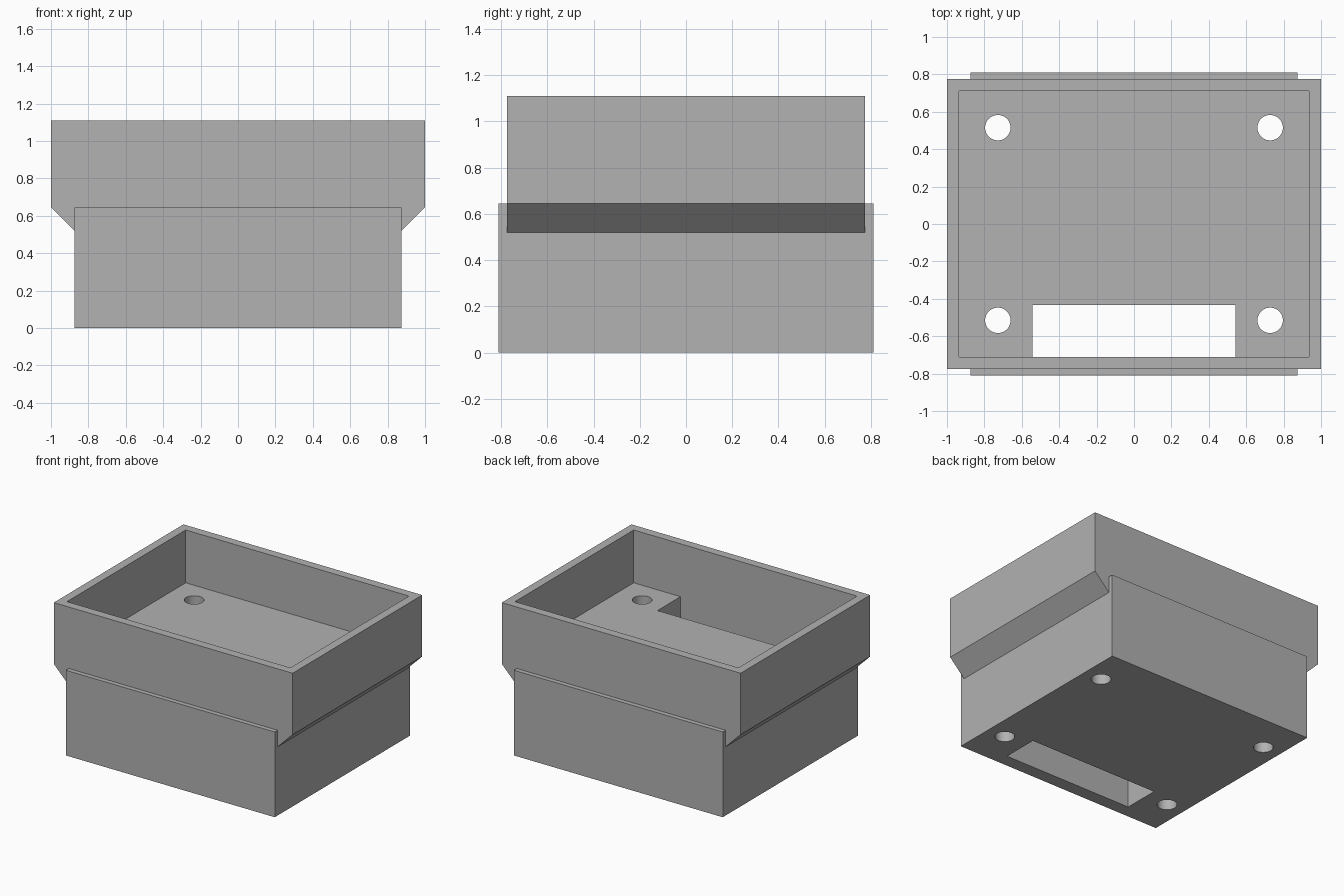
import bpy
import bmesh

cube = bpy.data.objects.get("Cube")
if cube:
    bpy.data.objects.remove(cube, do_unlink=True)

# Overall dimensions
TOP, FLOOR, LEDGE = 1.11, 0.71, 0.645
TRAY_Y, BASE_X, BASE_Y = 0.775, 0.875, 0.81
WALL = 0.065

grey = bpy.data.materials.new("plain_grey")
grey.use_nodes = True
colour = (0.445, 0.445, 0.445, 1)
grey.diffuse_color = colour
grey.node_tree.nodes["Principled BSDF"].inputs["Base Color"].default_value = colour


def finish(name, bm):
    bmesh.ops.recalc_face_normals(bm, faces=bm.faces)
    mesh = bpy.data.meshes.new(name)
    bm.to_mesh(mesh)
    bm.free()
    mesh.materials.append(grey)
    obj = bpy.data.objects.new(name, mesh)
    bpy.context.collection.objects.link(obj)
    return obj


def box(name, low, high):
    bm = bmesh.new()
    bmesh.ops.create_cube(bm, size=1)
    for v in bm.verts:
        v.co = [h if c > 0 else l for c, l, h in zip(v.co, low, high)]
    return finish(name, bm)


def prism(name, profile, half_depth):
    bm = bmesh.new()
    face = bm.faces.new([bm.verts.new((x, -half_depth, z)) for x, z in profile])
    new = bmesh.ops.extrude_face_region(bm, geom=[face])["geom"]
    verts = [g for g in new if isinstance(g, bmesh.types.BMVert)]
    bmesh.ops.translate(bm, verts=verts, vec=(0, 2 * half_depth, 0))
    return finish(name, bm)


def combine(target, other, operation):
    mod = target.modifiers.new(operation.lower(), "BOOLEAN")
    mod.object, mod.operation, mod.solver = other, operation, "EXACT"
    bpy.context.view_layer.objects.active = target
    bpy.ops.object.modifier_apply(modifier=mod.name)
    bpy.data.objects.remove(other, do_unlink=True)


# Solid base block, joined to a wider tray with sloped undersides at the sides
case = box("box_body", (-BASE_X, -BASE_Y, 0), (BASE_X, BASE_Y, LEDGE))
half = [(1, TOP), (1, LEDGE), (0.775, LEDGE - 0.225)]
tray = prism("tray", half + [(-x, z) for x, z in reversed(half)], TRAY_Y)
combine(case, tray, "UNION")

# Open tray cavity
inner_x, inner_y = 1 - WALL, TRAY_Y - WALL
combine(case, box("cavity", (-inner_x, -inner_y, FLOOR),
                  (inner_x, inner_y, TOP + 0.1)), "DIFFERENCE")

# Slot through the floor along the front wall
combine(case, box("slot", (-0.543, -inner_y, -0.1),
                  (0.543, -0.434, FLOOR + 0.1)), "DIFFERENCE")

# Round screw holes through the four corners
for sx in (-1, 1):
    for sy in (-1, 1):
        bm = bmesh.new()
        bmesh.ops.create_cone(bm, cap_ends=True, segments=48, radius1=0.068,
                              radius2=0.068, depth=1)
        bmesh.ops.translate(bm, verts=bm.verts, vec=(sx * 0.728, sy * 0.515, 0.4))
        combine(case, finish("screw_hole", bm), "DIFFERENCE")

# Smooth hole walls, crisp edges elsewhere
bpy.ops.object.select_all(action="DESELECT")
case.select_set(True)
bpy.context.view_layer.objects.active = case
bpy.ops.object.shade_smooth_by_angle()
